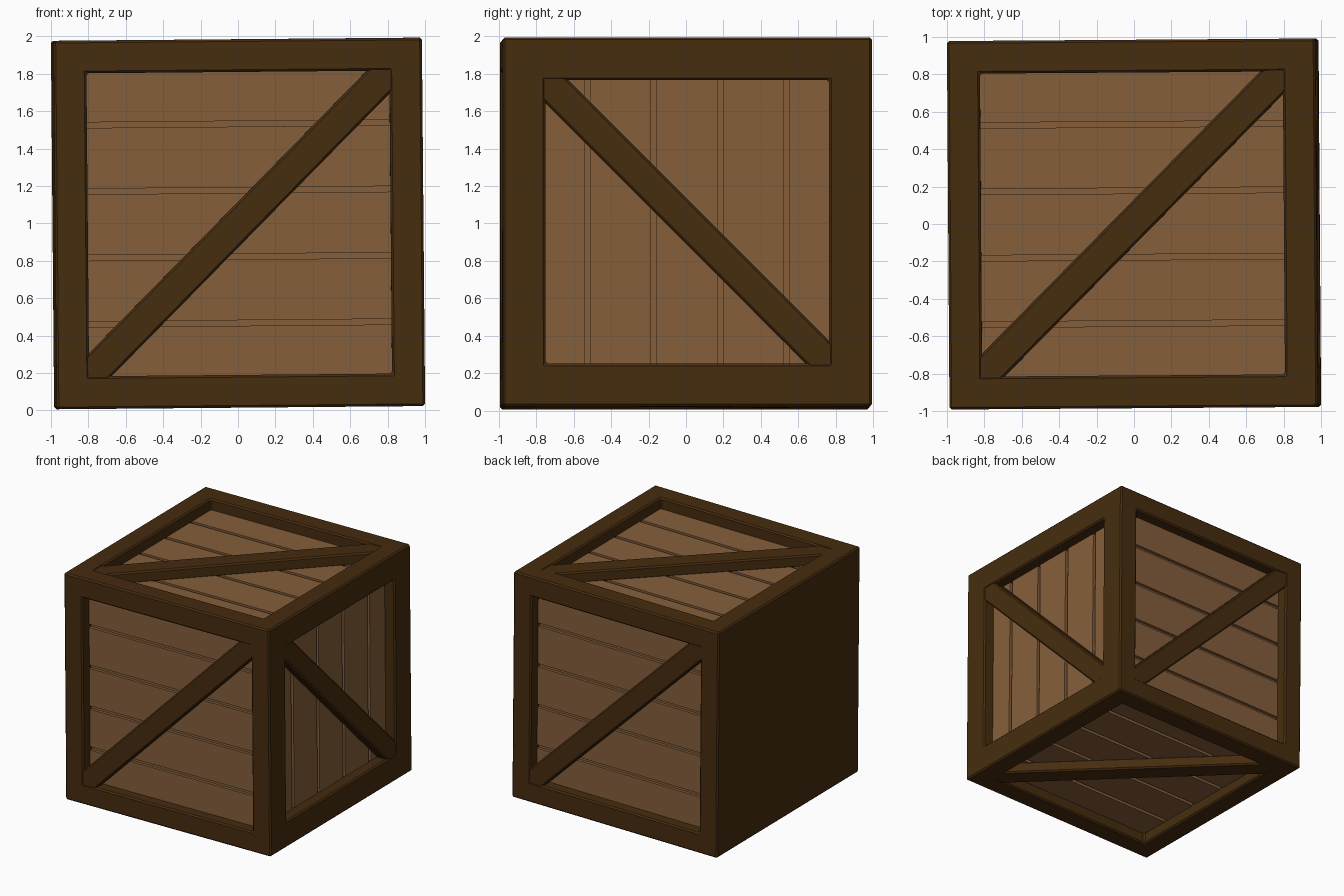
import bpy, bmesh, math
from mathutils import Matrix, Vector

if "Cube" in bpy.data.objects:
    bpy.data.objects.remove(bpy.data.objects["Cube"])

H = 0.985          # half size of the crate
DEPTH = 0.095      # how far planks sit behind the frame
GROOVE = 0.03


def material(name, rgb):
    m = bpy.data.materials.new(name)
    m.diffuse_color = (*rgb, 1)
    m.use_nodes = True
    m.node_tree.nodes["Principled BSDF"].inputs["Base Color"].default_value = m.diffuse_color
    return m


DARK = material("dark frame wood", (0.061, 0.025, 0.0048))
TAN = material("tan plank wood", (0.235, 0.114, 0.044))

# The whole crate leans very slightly
TILT = (Matrix.Translation((0, 0, 1)) @ Matrix.Rotation(math.radians(0.4), 4, 'Z')
        @ Matrix.Rotation(math.radians(-0.5), 4, 'Y'))


def finish(name, bm, mat, place, bevel=0.0):
    bmesh.ops.recalc_face_normals(bm, faces=bm.faces)
    me = bpy.data.meshes.new(name)
    bm.to_mesh(me)
    bm.free()
    me.materials.append(mat)
    ob = bpy.data.objects.new(name, me)
    bpy.context.collection.objects.link(ob)
    ob.matrix_world = TILT @ place
    if bevel:
        mod = ob.modifiers.new("bevel", 'BEVEL')
        mod.width = bevel
        mod.segments = 1
    return ob


def box(name, centre, size, mat, place, bevel=0.0, local=Matrix()):
    bm = bmesh.new()
    bmesh.ops.create_cube(bm, size=1)
    bm.transform(Matrix.Translation(centre) @ local @ Matrix.Diagonal((*size, 1)))
    return finish(name, bm, mat, place, bevel)


def ring(name, outer, inner, y0, y1, mat, place, bevel):
    # square frame extruded from y0 to y1
    bm = bmesh.new()
    corners = [(-1, -1), (1, -1), (1, 1), (-1, 1)]
    loops = [[bm.verts.new((x * r, y, z * r)) for x, z in corners]
             for r, y in ((outer, y0), (inner, y0), (inner, y1), (outer, y1))]
    for a in range(4):
        la, lb = loops[a], loops[(a + 1) % 4]
        for i in range(4):
            j = (i + 1) % 4
            bm.faces.new((la[i], la[j], lb[j], lb[i]))
    return finish(name, bm, mat, place, bevel)


def side(name, place, opening, vertical):
    # outer frame
    ring(name + "_frame", H, opening, -H, -H + 0.14, DARK, place, 0.012)
    # diagonal brace; falls to the right on the vertically planked side
    slope = math.radians(45 if vertical else -45)
    box(name + "_brace", (0, -H + 0.055, 0), (2.4, 0.10, 0.172), DARK, place, 0.012,
        Matrix.Rotation(slope, 4, 'Y'))
    # five planks with grooves between, over a backing board
    turn = Matrix.Rotation(math.pi / 2 if vertical else 0, 4, 'Y')
    pitch = 0.355
    for i in range(5):
        box(f"{name}_plank_{i + 1}", ((0, -H + DEPTH + 0.02, (i - 2) * pitch)),
            (1.7, 0.04, pitch - GROOVE), TAN, place @ turn)
    box(name + "_backing", (0, -H + DEPTH + 0.04, 0), (1.7, 0.03, 1.7), TAN, place)


# Front, top, back and bottom: the same side turned about the x axis
for k, name in enumerate(("front", "top", "back", "bottom")):
    side(name, Matrix.Rotation(-k * math.pi / 2, 4, 'X'), 0.81, False)

# Right side: wider frame and upright planks
side("right", Matrix.Rotation(math.pi / 2, 4, 'Z'), 0.757, True)

# Left side: plain dark board
box("left_board", (-H + 0.03, 0, 0), (0.06, 2 * H, 2 * H), DARK, Matrix(), 0.012)
